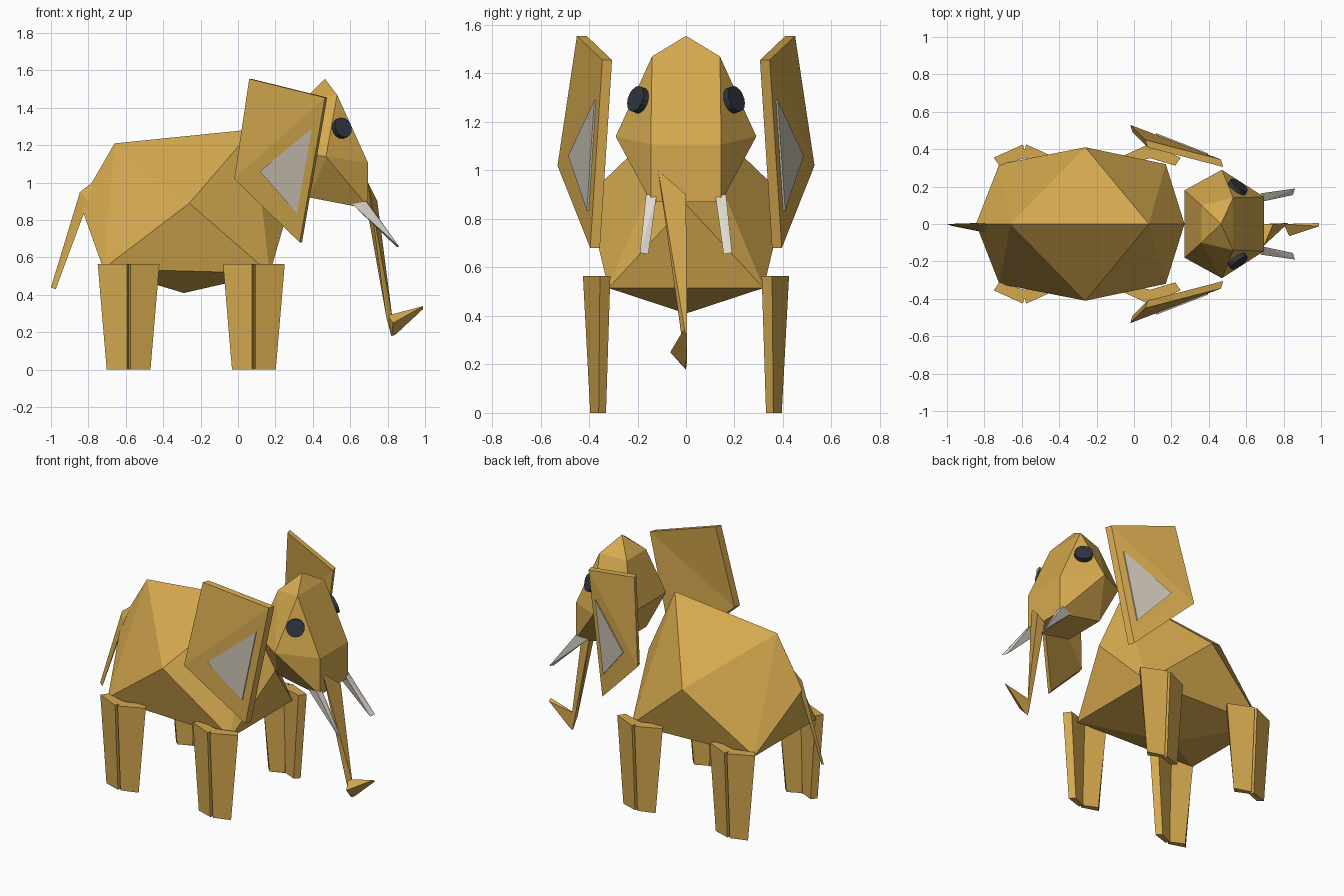
import bpy, bmesh
from mathutils import Vector

if "Cube" in bpy.data.objects:
    bpy.data.objects.remove(bpy.data.objects["Cube"])


def material(name, rgb):
    m = bpy.data.materials.new(name)
    lin = [((c / 255 + 0.055) / 1.055) ** 2.4 for c in rgb]
    m.diffuse_color = (*lin, 1)
    m.use_nodes = True
    m.node_tree.nodes["Principled BSDF"].inputs["Base Color"].default_value = m.diffuse_color
    return m


HIDE = material("tan_hide", (213, 169, 79))
IVORY = material("ivory", (224, 218, 207))
GREY = material("ear_grey", (202, 194, 181))
DARK = material("eye_dark", (48, 54, 64))


def finish(bm, name, mat):
    bmesh.ops.recalc_face_normals(bm, faces=bm.faces)
    mesh = bpy.data.meshes.new(name)
    bm.to_mesh(mesh)
    bm.free()
    mesh.materials.append(mat)
    obj = bpy.data.objects.new(name, mesh)
    bpy.context.collection.objects.link(obj)
    return obj


def mirrored(points):
    """Add the opposite-side copy of every off-centre point."""
    return points + [(x, -y, z) for x, y, z in points if y]


def hull(name, points, mat):
    """Faceted solid around a few corner points."""
    bm = bmesh.new()
    for p in points:
        bm.verts.new(p)
    res = bmesh.ops.convex_hull(bm, input=bm.verts)
    loose = [v for v in bm.verts if not v.link_faces]
    bmesh.ops.delete(bm, geom=loose, context='VERTS')
    return finish(bm, name, mat)


def loft(name, low, high, mat, caps=None):
    """Join two matching outlines with side walls; caps lists the end faces."""
    n = len(low)
    caps = caps or [range(n)]
    bm = bmesh.new()
    a = [bm.verts.new(p) for p in low]
    b = [bm.verts.new(p) for p in high]
    for i in range(n):
        j = (i + 1) % n
        bm.faces.new((a[i], a[j], b[j], b[i]))
    for cap in caps:
        bm.faces.new([a[i] for i in cap])
        bm.faces.new([b[i] for i in cap])
    return finish(bm, name, mat)


# Body: ridge, shoulders, lower corners, belly, chest and rump
hull("body", mirrored([
    (-0.66, 0, 1.21), (0.08, 0, 1.285), (-0.26, 0.41, 0.89),
    (-0.72, 0.32, 0.54), (0.17, 0.32, 0.515), (-0.29, 0, 0.41),
    (0.27, 0, 0.86), (-0.845, 0, 0.89)]), HIDE)

# Head
hull("head", mirrored([
    (0.465, 0, 1.555), (0.53, 0.14, 1.47), (0.695, 0.145, 1.107),
    (0.695, 0.145, 0.87), (0.62, 0.14, 0.875), (0.385, 0.14, 0.92),
    (0.47, 0.29, 1.14), (0.36, 0.1, 1.45), (0.27, 0.18, 1.16)]), HIDE)

# Trunk and its upturned tip
hull("trunk", [
    (0.695, -0.115, 1.0), (0.745, 0, 0.9), (0.69, 0, 0.86),
    (0.795, -0.012, 0.27), (0.825, 0.005, 0.28), (0.82, 0.005, 0.18)], HIDE)
hull("trunk_tip", [
    (0.83, -0.065, 0.25), (0.8, 0, 0.29), (0.82, 0, 0.178),
    (0.845, 0, 0.19), (0.99, -0.012, 0.34), (0.99, 0.005, 0.325)], HIDE)

# Tail
hull("tail", [
    (-0.78, 0, 1.0), (-0.845, 0.005, 0.95), (-0.8, -0.045, 0.9),
    (-1.0, 0, 0.44), (-0.975, -0.01, 0.43)], HIDE)


# Leg outline: chevron with a narrow slot down the outside
def leg_outline(cx, half, ridge, outer, inner, z, side):
    pts = [(-half, outer), (-0.009, ridge), (0, ridge - 0.03), (0.009, ridge),
           (half, outer), (half - 0.03, inner), (0, inner + 0.04),
           (-half + 0.03, inner)]
    return [(cx + x, side * y, z) for x, y in pts]


for side, word in ((-1, "right"), (1, "left")):
    for cx, end in ((-0.585, "back"), (0.085, "front")):
        loft(f"{end}_leg_{word}",
             leg_outline(cx, 0.117, 0.395, 0.36, 0.33, 0, side),
             leg_outline(cx, 0.165, 0.425, 0.355, 0.312, 0.565, side),
             HIDE, [(0, 1, 2, 6, 7), (2, 3, 4, 5, 6)])

    # Ear: a slab folded along its diagonal
    ear = [(0.06, 0.45, 1.555), (0.465, 0.345, 1.455),
           (0.33, 0.395, 0.68), (-0.02, 0.53, 1.02)]
    loft(f"ear_{word}",
         [(x, side * y, z) for x, y, z in ear],
         [(x + 0.012, side * (y - 0.04), z) for x, y, z in ear],
         HIDE, [(0, 1, 3), (1, 2, 3)])

    # Inner ear plate lying just proud of the lower half of the slab
    plate = [(0.395, 0.372, 1.29), (0.117, 0.480, 1.06), (0.315, 0.403, 0.835)]
    loft(f"inner_ear_{word}",
         [(x, side * (y + 0.006), z) for x, y, z in plate],
         [(x, side * (y - 0.003), z) for x, y, z in plate], GREY)

    # Tusk
    hull(f"tusk_{word}", [(x, side * y, z) for x, y, z in (
        (0.61, 0.145, 0.885), (0.685, 0.165, 0.9), (0.685, 0.12, 0.905),
        (0.66, 0.14, 0.84), (0.86, 0.19, 0.66), (0.85, 0.155, 0.655))], IVORY)

    # Eye: short disc facing forward, outward and slightly up
    bm = bmesh.new()
    bmesh.ops.create_cone(bm, cap_ends=True, segments=16, radius1=0.055,
                          radius2=0.055, depth=0.04)
    eye = finish(bm, f"eye_{word}", DARK)
    eye.rotation_mode = 'QUATERNION'
    normal = Vector((0.55, side * 0.78, 0.3))
    eye.rotation_quaternion = normal.to_track_quat('Z', 'Y')
    eye.location = (0.552, side * 0.193, 1.29)
